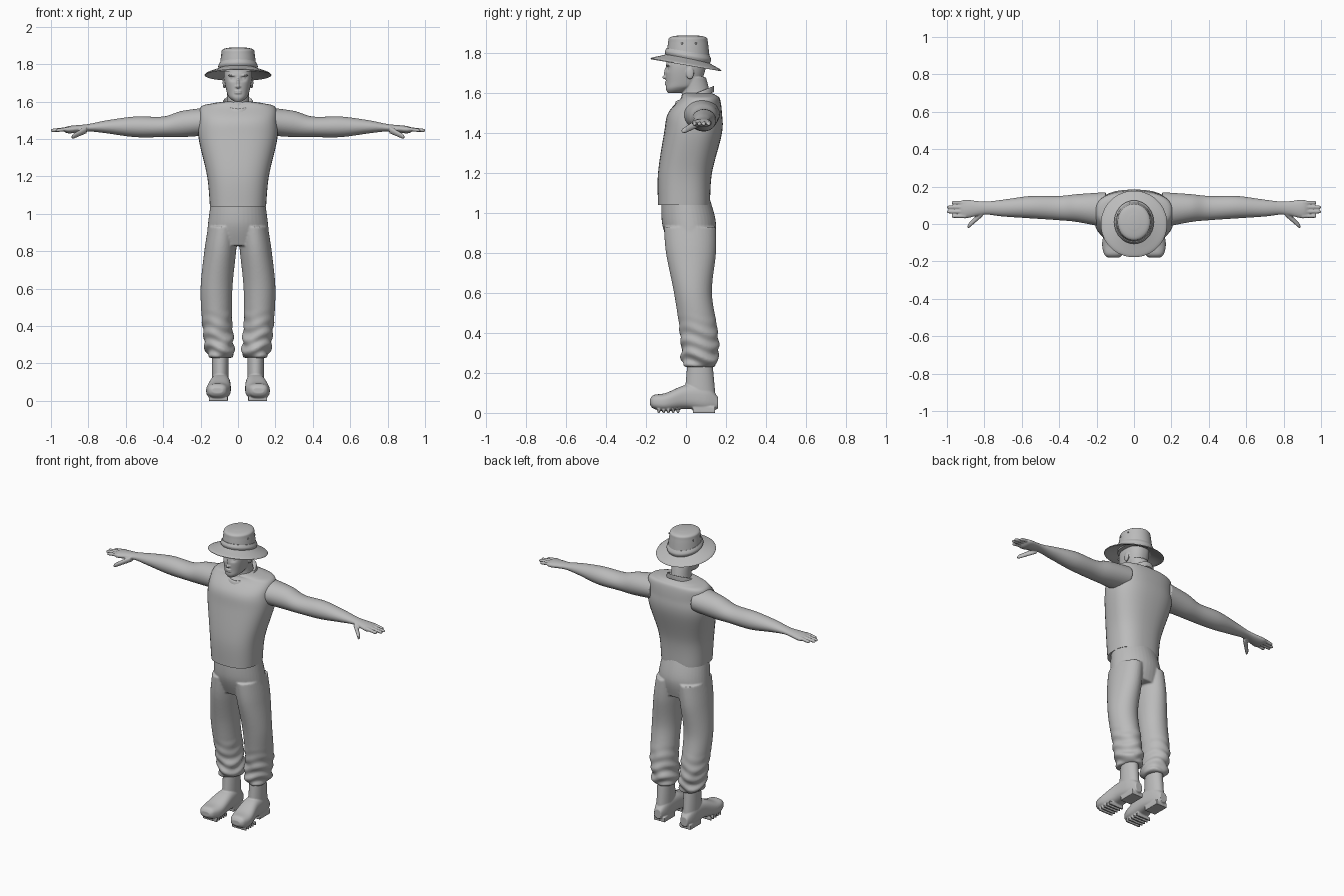
import bpy, bmesh, math
from mathutils import Matrix, Vector

default = bpy.data.objects.get("Cube")
if default:
    bpy.data.objects.remove(default)

grey = bpy.data.materials.new("plain grey")
grey.use_nodes = True
colour = (0.5, 0.5, 0.5, 1)
grey.diffuse_color = colour
grey.node_tree.nodes["Principled BSDF"].inputs["Base Color"].default_value = colour


def smooth_rings(rings, steps):
    """Catmull-Rom interpolation through the given rings."""
    result = []
    last = len(rings) - 1
    for i in range(last):
        before, start, end, after = [rings[min(max(i + k, 0), last)] for k in (-1, 0, 1, 2)]
        for step in range(steps):
            t = step / steps
            result.append([b + t / 2 * (c - a + t * (2 * a - 5 * b + 4 * c - d
                           + t * (3 * (b - c) + d - a)))
                           for a, b, c, d in zip(before, start, end, after)])
    return result + [rings[last]]


def rounded(low, high, wave, power):
    """One coordinate of a superellipse lying between two limits."""
    reach = math.copysign(abs(wave) ** (2 / power), wave)
    return (low + high) / 2 + (high - low) / 2 * reach


def loft(bm, axis, rings, power=2, steps=8, segs=40, warp=None):
    """Skin of rounded sections; a ring is (position, low a, high a, low b, high b)."""
    loops = []
    for position, a_low, a_high, b_low, b_high in smooth_rings(rings, steps):
        loop = []
        for k in range(segs):
            angle = math.tau * k / segs
            a = rounded(a_low, a_high, math.cos(angle), power)
            b = rounded(b_low, b_high, math.sin(angle), power)
            places = {"x": (position, a, b), "y": (a, position, b), "z": (a, b, position)}
            point = Vector(places[axis])
            loop.append(bm.verts.new(warp(point, angle) if warp else point))
        loops.append(loop)
    for lower, upper in zip(loops, loops[1:]):
        for k in range(segs):
            bm.faces.new((lower[k - 1], lower[k], upper[k], upper[k - 1]))
    bm.faces.new(loops[0])
    bm.faces.new(loops[-1])


def upright(bm, rows, **options):
    """Symmetric loft along z; a row is (height, half width, front, back)."""
    rings = [(z, -half, half, front, back) for z, half, front, back in rows]
    loft(bm, "z", rings, **options)


def finger(bm, start, end, thick, thin):
    """Tapering digit with a rounded tip, running outwards along x."""
    rings = []
    for t in (0, .5, .9, 1):
        x, y, z = Vector(start).lerp(Vector(end), t)
        r = (thick + (thin - thick) * t) * (.5 if t == 1 else 1)
        rings.append((x, y - r, y + r, z - r, z + r))
    loft(bm, "x", rings, segs=16)


def blob(bm, centre, radii):
    matrix = Matrix.Translation(centre) @ Matrix.Diagonal((*radii, 1))
    bmesh.ops.create_uvsphere(bm, u_segments=16, v_segments=10, radius=1, matrix=matrix)


def box(bm, centre, size):
    matrix = Matrix.Translation(centre) @ Matrix.Diagonal((*size, 1))
    bmesh.ops.create_cube(bm, size=1, matrix=matrix)


def flip(bm, verts):
    bmesh.ops.scale(bm, vec=(-1, 1, 1), verts=verts)


def add_mirrored(bm):
    """Repeat everything built so far on the other side."""
    copy = bmesh.ops.duplicate(bm, geom=bm.verts[:] + bm.edges[:] + bm.faces[:])
    flip(bm, [item for item in copy["geom"] if isinstance(item, bmesh.types.BMVert)])


def finish(bm, name, voxel=None):
    """Turn the mesh into an object, optionally fusing its pieces."""
    bmesh.ops.recalc_face_normals(bm, faces=bm.faces)
    mesh = bpy.data.meshes.new(name)
    bm.to_mesh(mesh)
    bm.free()
    mesh.materials.append(grey)
    mesh.shade_smooth()
    mesh.set_sharp_from_angle(angle=math.radians(50))
    obj = bpy.data.objects.new(name, mesh)
    bpy.context.collection.objects.link(obj)
    if voxel:
        fuse = obj.modifiers.new("fuse", "REMESH")
        fuse.mode = "VOXEL"
        fuse.voxel_size = voxel
        fuse.use_smooth_shade = True
        soften = obj.modifiers.new("soften", "SMOOTH")
        soften.iterations = 2


def collar_tilt(point, angle):
    """Dip the neckline at the front."""
    return point + Vector((0, 0, .4 * (point.y - .05)))


def brim_tilt(point, angle):
    """Lower the hat towards the back."""
    return point - Vector((0, 0, .17 * point.y))


def cloth_folds(point, angle):
    """Crumple the trouser cloth more deeply towards the cuff."""
    depth = .007 * min(max(2 - 4 * point.z, 0), 1)
    wave = math.sin(95 * point.z + 2 * math.sin(2 * angle)) + math.sin(47 * point.z + 3 * angle) / 2
    return point + depth * wave * Vector((math.cos(angle), math.sin(angle), 0))


def eye_sockets(point, angle):
    """Press two hollows into the face."""
    if point.y < 0:
        spread = ((abs(point.x) - .03) / .017) ** 2 + ((point.z - 1.725) / .011) ** 2
        point.y += .013 * math.exp(-spread)
    return point


# Sleeveless shirt
bm = bmesh.new()
upright(bm, [(1.04, .15, -.14, .12), (1.2, .165, -.14, .13), (1.4, .21, -.11, .18),
             (1.5, .21, -.09, .18), (1.57, .2, -.03, .17), (1.59, .14, -.02, .15),
             (1.6, .07, -.01, .13)], power=2.5)
finish(bm, "shirt")

# Collar band
bm = bmesh.new()
upright(bm, [(1.57, .09, -.06, .14), (1.6, .08, -.05, .14), (1.59, .07, -.03, .13)],
        warp=collar_tilt)
finish(bm, "collar")

# Trousers: two baggy legs fused with the hips
bm = bmesh.new()
loft(bm, "z", [(.93, 0, .16, -.11, .15), (.8, .01, .18, -.1, .15), (.6, .03, .2, -.06, .13),
               (.4, .03, .19, -.03, .16), (.26, .02, .17, -.02, .16), (.23, .04, .15, 0, .14)],
     steps=16, warp=cloth_folds)
add_mirrored(bm)
upright(bm, [(1.1, .14, -.12, .11), (.95, .16, -.12, .15), (.83, .17, -.08, .13)])
finish(bm, "trousers", voxel=.006)

for label in ("left", "right"):
    # Arm with palm, four fingers and thumb
    bm = bmesh.new()
    loft(bm, "x", [(.15, -.02, .17, 1.42, 1.57), (.3, .01, .16, 1.41, 1.55),
                   (.4, .02, .15, 1.41, 1.52), (.55, .03, .15, 1.41, 1.52),
                   (.7, .04, .13, 1.43, 1.5), (.8, .05, .12, 1.44, 1.48),
                   (.9, .03, .13, 1.43, 1.47), (.93, .04, .12, 1.44, 1.46)])
    for i in range(4):
        y = .042 + .024 * i
        tip = 1 if i in (1, 2) else .975
        finger(bm, (.9, y, 1.455), (tip, y, 1.445), .011, .009)
    finger(bm, (.81, .06, 1.45), (.89, -.015, 1.41), .02, .013)
    if label == "right":
        flip(bm, bm.verts)
    finish(bm, label + "_arm", voxel=.0045)

    # Boot: shaft, foot, heel and sole treads
    bm = bmesh.new()
    loft(bm, "z", [(.28, .05, .14, .01, .13), (.06, .05, .14, -.01, .15)])
    loft(bm, "y", [(-.18, .08, .14, .04, .07), (-.16, .06, .16, .02, .09),
                   (-.1, .04, .17, .01, .1), (0, .04, .15, .02, .14),
                   (.1, .05, .14, .01, .14), (.16, .07, .12, .02, .08)], power=2.6)
    box(bm, (.094, .09, .015), (.08, .11, .03))
    for i in range(5):
        box(bm, (.106, -.04 - .024 * i, .01), (.1, .013, .02))
    if label == "right":
        flip(bm, bm.verts)
    finish(bm, label + "_boot", voxel=.004)

# Head: eyes, brows, nostrils and ears on both sides, then nose, lips, skull and neck
bm = bmesh.new()
blob(bm, (.03, -.08, 1.725), (.013, .01, .007))
blob(bm, (.03, -.09, 1.74), (.025, .01, .006))
blob(bm, (.01, -.096, 1.68), (.008, .01, .007))
blob(bm, (.074, .02, 1.7), (.008, .02, .03))
add_mirrored(bm)
blob(bm, (0, -.1, 1.7), (.008, .01, .03))
blob(bm, (0, -.105, 1.68), (.01, .014, .01))
for z in (1.645, 1.655):
    blob(bm, (0, -.097, z), (.02, .01, .005))
upright(bm, [(1.6, .02, -.09, -.03), (1.62, .045, -.1, .02), (1.65, .06, -.1, .07),
             (1.74, .075, -.1, .1), (1.83, .06, -.07, .08)],
        power=2.3, segs=72, warp=eye_sockets)
upright(bm, [(1.53, .08, -.04, .13), (1.6, .06, -.02, .12), (1.68, .06, -.02, .1)])
finish(bm, "head", voxel=.0035)

# Hat crown with air eyelets
bm = bmesh.new()
for y in (-.02, .05):
    blob(bm, (.088, y, 1.85), (.004, .005, .005))
add_mirrored(bm)
upright(bm, [(1.76, .1, -.1, .12), (1.85, .09, -.09, .11), (1.88, .08, -.08, .1),
             (1.89, .03, -.03, .05)])
finish(bm, "hat_crown")

# Hat brim: underside out to the rim, then back in over the top
bm = bmesh.new()
rim = .173
under = [(r, 0) for r in (.08, .13, rim)]
over = [(r, .008) for r in (rim, .13, .09)]
upright(bm, [(1.74 + .4 * (rim - r) + lift, r, -r, r) for r, lift in under + over],
        steps=3, segs=64, warp=brim_tilt)
finish(bm, "hat_brim")

# Hat band
bm = bmesh.new()
upright(bm, [(z, .1 + bulge, -.1 - bulge, .12 + bulge)
             for z, bulge in ((1.77, 0), (1.79, .006), (1.81, -.003))], warp=brim_tilt)
finish(bm, "hat_band")
